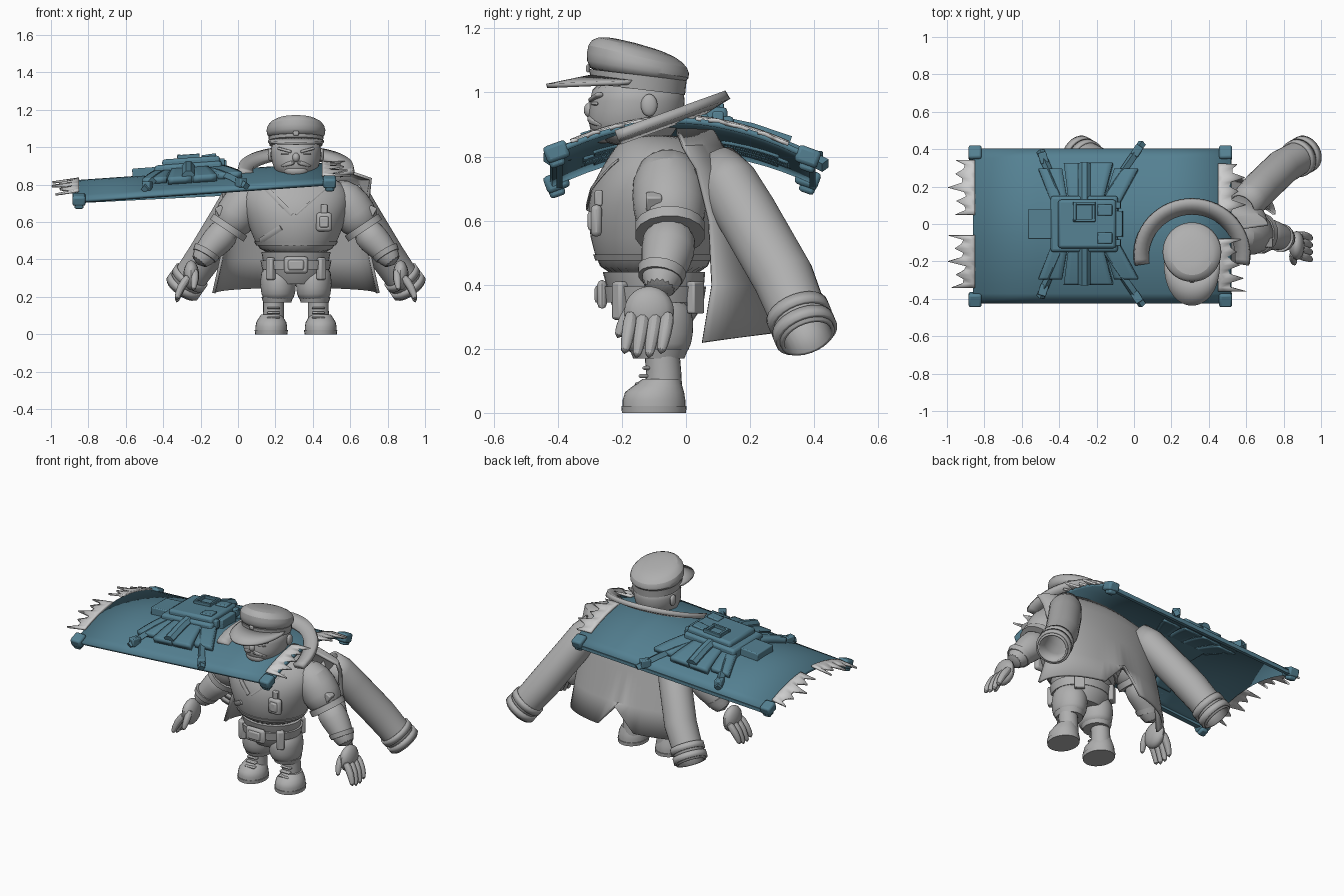
import bpy, bmesh, math, random
from math import sin, cos, radians, pi
from mathutils import Vector, Matrix

cube = bpy.data.objects.get("Cube")
if cube:
    bpy.data.objects.remove(cube)
random.seed(4)
CX = 0.31  # centre line of the figure
made = []


def material(name, rgb):
    m = bpy.data.materials.new(name)
    m.use_nodes = True
    m.diffuse_color = (*rgb, 1)
    m.node_tree.nodes["Principled BSDF"].inputs["Base Color"].default_value = (*rgb, 1)
    return m


GREY = material("plain grey", (0.43, 0.43, 0.43))
PALE = material("pale grey", (0.62, 0.62, 0.62))
TEAL = material("steel teal", (0.09, 0.22, 0.29))


def build(name, verts, faces, mat=GREY, thick=0, subd=0, bevel=0):
    me = bpy.data.meshes.new(name)
    me.from_pydata([tuple(v) for v in verts], [], faces)
    bm = bmesh.new()
    bm.from_mesh(me)
    bmesh.ops.recalc_face_normals(bm, faces=bm.faces)
    bm.to_mesh(me)
    bm.free()
    me.materials.append(mat)
    ob = bpy.data.objects.new(name, me)
    bpy.context.collection.objects.link(ob)
    if subd:
        ob.modifiers.new("smooth", "SUBSURF").levels = subd
    if thick:
        mod = ob.modifiers.new("shell", "SOLIDIFY")
        mod.thickness, mod.offset = thick, 0
    if bevel:
        mod = ob.modifiers.new("soft edge", "BEVEL")
        mod.width, mod.segments = bevel, 2
    made.append(ob)
    return ob


def skin(name, rings, closed=True, caps=True, **kw):
    """Join equal rows of points into a surface."""
    n = len(rings[0])
    faces = []
    for r in range(len(rings) - 1):
        for i in range(n if closed else n - 1):
            j = (i + 1) % n
            faces.append((r * n + i, r * n + j, (r + 1) * n + j, (r + 1) * n + i))
    if closed and caps:
        faces += [tuple(range(n)), tuple(range((len(rings) - 1) * n, len(rings) * n))]
    return build(name, [p for ring in rings for p in ring], faces, **kw)


def loft(name, x, rows, n=24, **kw):
    """Rows are z, centre y, x radius, y radius and an optional forward tilt."""
    rings = []
    for z, cy, rx, ry, *k in rows:
        tilt = k[0] if k else 0
        rings.append([(x + rx * cos(2 * pi * i / n), cy + ry * sin(2 * pi * i / n),
                       z - tilt * ry * sin(2 * pi * i / n)) for i in range(n)])
    return skin(name, rings, **kw)


def tube(name, pts, radii, n=16, flat=1, **kw):
    pts = [Vector(p) for p in pts]
    radii = radii if isinstance(radii, (list, tuple)) else [radii] * len(pts)
    rings = []
    for i, p in enumerate(pts):
        d = (pts[min(i + 1, len(pts) - 1)] - pts[max(i - 1, 0)]).normalized()
        ref = Vector((0, 1, 0)) if abs(d.y) < 0.9 else Vector((0, 0, 1))
        a = d.cross(ref).normalized()
        b = d.cross(a)
        rings.append([p + radii[i] * (a * cos(t) + b * sin(t) * flat)
                      for t in (2 * pi * (k + 0.5) / n for k in range(n))])
    return skin(name, rings, **kw)


def box(name, loc, size, rot=(0, 0, 0), mat=GREY, bevel=0.006):
    turn = Matrix.Rotation(rot[2], 3, "Z") @ Matrix.Rotation(rot[1], 3, "Y") @ Matrix.Rotation(rot[0], 3, "X")
    vs = [Vector(loc) + turn @ Vector((a * size[0] / 2, b * size[1] / 2, c * size[2] / 2))
          for a in (-1, 1) for b in (-1, 1) for c in (-1, 1)]
    fs = [(0, 1, 3, 2), (4, 6, 7, 5), (0, 4, 5, 1), (2, 3, 7, 6), (0, 2, 6, 4), (1, 5, 7, 3)]
    return build(name, vs, fs, mat, bevel=bevel)


def ball(name, loc, r):
    rows = [(loc[2] + r[2] * sin(a), loc[1], r[0] * cos(a), r[1] * cos(a))
            for a in (radians(-85 + 17 * i) for i in range(11))]
    return loft(name, loc[0], rows, n=16)


# Torso, belt and hips
TORSO = [(0.42, -0.1, 0.175, 0.16), (0.49, -0.1, 0.22, 0.185), (0.6, -0.1, 0.262, 0.213),
         (0.7, -0.09, 0.295, 0.21), (0.78, -0.08, 0.285, 0.175), (0.84, -0.09, 0.2, 0.125), (0.87, -0.1, 0.1, 0.08)]
loft("torso", CX, TORSO, n=32, subd=1)
loft("shirt_hem", CX, [(0.475, -0.1, 0.212, 0.183), (0.495, -0.1, 0.225, 0.19)], n=32)
loft("hips", CX, [(0.27, -0.09, 0.13, 0.1), (0.33, -0.09, 0.165, 0.14), (0.44, -0.1, 0.185, 0.16)], n=32)
loft("belt", CX, [(0.345, -0.1, 0.18, 0.155), (0.395, -0.1, 0.19, 0.163)], n=32)


def chest(dx, z, lift=0.006):
    """Point on the front of the torso."""
    for a, b in zip(TORSO, TORSO[1:]):
        if a[0] <= z <= b[0]:
            t = (z - a[0]) / (b[0] - a[0])
            cy, rx, ry = (a[k] + t * (b[k] - a[k]) for k in (1, 2, 3))
            return (CX + dx, cy - ry * math.sqrt(max(0, 1 - (dx / rx) ** 2)) - lift, z)


def strap(name, start, end, width):
    pts = [chest(start[0] + (end[0] - start[0]) * i / 8, start[1] + (end[1] - start[1]) * i / 8, 0) for i in range(9)]
    tube(name, pts, width, n=8, flat=0.4)


strap("left_lapel", (0.17, 0.79), (0, 0.64), 0.006)
strap("right_lapel", (-0.17, 0.79), (-0.02, 0.64), 0.015)
strap("chest_strap", (-0.19, 0.5), (-0.08, 0.57), 0.016)
box("medal_clip", chest(0.15, 0.67, 0), (0.035, 0.025, 0.05))
box("medal", chest(0.15, 0.6, 0.005), (0.085, 0.035, 0.1), bevel=0.015)
box("medal_centre", chest(0.15, 0.6, 0.022), (0.05, 0.02, 0.06), bevel=0.012)
box("buckle", (CX, -0.262, 0.37), (0.13, 0.03, 0.09), bevel=0.015)
box("buckle_plate", (CX, -0.275, 0.37), (0.085, 0.02, 0.055), bevel=0.01)
for s in (-1, 1):
    box("belt_pouch", (CX + s * 0.135, -0.205, 0.35), (0.045, 0.04, 0.12), (0, 0, s * 0.7), bevel=0.01)
    box("back_pouch", (CX + s * 0.12, 0.03, 0.36), (0.06, 0.03, 0.1), (0, 0, -s * 0.6))

    # Legs and boots
    loft("trouser_leg", CX + s * 0.095, [(0.38, -0.09, 0.09, 0.1), (0.28, -0.09, 0.098, 0.118),
         (0.21, -0.09, 0.092, 0.108), (0.175, -0.085, 0.075, 0.085)], subd=1)
    loft("trouser_cuff", CX + s * 0.1, [(0.17, -0.085, 0.075, 0.08), (0.2, -0.085, 0.085, 0.092)])
    x = CX + s * 0.12
    loft("boot_shaft", x, [(0.04, -0.07, 0.058, 0.06), (0.13, -0.07, 0.055, 0.055), (0.19, -0.075, 0.055, 0.055)])
    loft("boot_foot", x + s * 0.012, [(0.015, -0.1, 0.085, 0.098), (0.04, -0.1, 0.085, 0.098), (0.065, -0.098, 0.08, 0.092),
         (0.085, -0.088, 0.068, 0.076), (0.105, -0.077, 0.055, 0.06)])
    loft("boot_sole", x + s * 0.012, [(0, -0.1, 0.086, 0.1), (0.022, -0.1, 0.089, 0.102)])
    for k in range(3):
        box("boot_lace", (x, -0.145 + 0.012 * k, 0.09 + 0.025 * k), (0.07, 0.03, 0.012))

    # Arms
    def side(dx, y, z):
        return (CX + s * dx, y, z)

    tube("short_sleeve", [side(0.17, -0.06, 0.78), side(0.26, -0.055, 0.72), side(0.32, -0.05, 0.64),
         side(0.37, -0.05, 0.55)], [0.08, 0.12, 0.118, 0.105], subd=1)
    tube("sleeve_hem", [side(0.35, -0.05, 0.585), side(0.37, -0.05, 0.555)], 0.11)
    box("sleeve_tab", side(0.405, -0.1, 0.66), (0.04, 0.05, 0.05), (0, s * 0.5, 0))
    tube("forearm", [side(0.35, -0.05, 0.58), side(0.42, -0.055, 0.5), side(0.47, -0.07, 0.45),
         side(0.53, -0.085, 0.37)], [0.085, 0.088, 0.07, 0.055], subd=1)
    tube("wristband", [side(0.475, -0.075, 0.445), side(0.49, -0.08, 0.42)], [0.077, 0.07])
    ball("palm", side(0.56, -0.115, 0.315), (0.042, 0.078, 0.08))
    for k in range(4):
        y = -0.055 - 0.038 * k
        reach = 0.015 * (k in (1, 2))
        tube("finger", [side(0.565, y, 0.32), side(0.62, y - 0.01, 0.25), side(0.64, y - 0.025, 0.18 - reach)],
             [0.025, 0.023, 0.015], n=10, subd=1)
    tube("thumb", [side(0.54, -0.15, 0.35), side(0.54, -0.195, 0.29), side(0.55, -0.215, 0.23)],
         [0.024, 0.022, 0.013], n=10, subd=1)

    # Empty coat sleeves
    tube("coat_sleeve", [side(0.27, 0.09, 0.77), side(0.315, 0.135, 0.71), side(0.365, 0.19, 0.62), side(0.485, 0.305, 0.42),
         side(0.555, 0.345, 0.32), side(0.615, 0.38, 0.235)], [0.075, 0.088, 0.09, 0.09, 0.085, 0.083],
         n=24, caps=False, thick=0.012)
    for t in (0.05, 0.55):
        p, q = Vector(side(0.555, 0.345, 0.32)), Vector(side(0.615, 0.38, 0.235))
        tube("coat_cuff", [p.lerp(q, t), p.lerp(q, t + 0.35)], 0.094, n=24, caps=False, thick=0.015)

# Draped coat with a notched hem
rows = []
for z, w, yf, d in [(0.88, 0.25, -0.03, 0.11), (0.83, 0.4, -0.01, 0.12), (0.76, 0.39, 0.03, 0.12),
                    (0.6, 0.37, 0.07, 0.12), (0.4, 0.4, 0.08, 0.16), (0.22, 0.44, 0.05, 0.23)]:
    row = []
    for i in range(-16, 17):
        a = radians(i * 90 / 16)
        notch = max(0, 1 - abs(i) / 3) * 0.14 + 0.03 * cos(a) if z < 0.3 else 0
        row.append((CX + w * sin(a), yf + d * cos(a), z + notch))
    rows.append(row)
skin("coat", rows, closed=False, thick=0.016)

# Standing collar, flared and tilted up at the back
rows = []
for r, lift in ((0.235, 0), (0.275, 0.012), (0.31, 0.02)):
    row = []
    for i in range(-16, 17):
        a = radians(i * 6.2)
        y = -0.17 + r * 0.97 * cos(a)
        row.append((CX + r * sin(a), y, 0.865 + 0.36 * (y + 0.17) + lift))
    rows.append(row)
skin("coat_collar", rows, closed=False, thick=0.03)

# Head
loft("head", CX, [(0.83, -0.15, 0.08, 0.08), (0.865, -0.17, 0.105, 0.125), (0.91, -0.16, 0.13, 0.15),
     (0.97, -0.15, 0.137, 0.15), (1.05, -0.15, 0.137, 0.145)], subd=1)
ball("nose", (CX, -0.297, 0.945), (0.02, 0.022, 0.025))
ball("chin", (CX, -0.26, 0.875), (0.065, 0.04, 0.035))
for s in (-1, 1):
    ball("ear", (CX + s * 0.137, -0.115, 0.96), (0.014, 0.026, 0.035))
    box("brow", (CX + s * 0.06, -0.282, 0.985), (0.08, 0.025, 0.014), (0, -s * 0.25, s * 0.35))
    box("eye", (CX + s * 0.06, -0.285, 0.965), (0.045, 0.009, 0.01), (0, 0, s * 0.4))
    tube("moustache", [(CX, -0.3, 0.92), (CX + s * 0.05, -0.287, 0.91), (CX + s * 0.085, -0.255, 0.895)],
         [0.018, 0.015, 0.006], n=8, subd=1)

# Peaked cap
loft("cap_band", CX, [(1.01, -0.15, 0.142, 0.147, 0.12), (1.055, -0.15, 0.147, 0.152, 0.12)], n=32)
loft("cap_crown", CX, [(1.04, -0.15, 0.143, 0.148, 0.12), (1.07, -0.15, 0.16, 0.162, 0.16),
     (1.115, -0.15, 0.158, 0.16, 0.24), (1.145, -0.155, 0.12, 0.125, 0.26), (1.155, -0.16, 0.05, 0.05, 0.26)],
     n=32, subd=1)
box("cap_badge", (CX, -0.306, 1.075), (0.03, 0.012, 0.025))
rows = []
for t in (0, 0.5, 1):
    rows.append([(CX + (0.14 + 0.01 * t) * sin(a), -0.15 - (0.14 + 0.145 * t) * cos(a) ** (1 - 0.3 * t),
                  1.03 + 0.02 * cos(a) - 0.03 * t * cos(a)) for a in (radians(i * 7) for i in range(-12, 13))])
skin("cap_peak", rows, closed=False, thick=0.014)


# Curved shield panel, twisted slightly down at the near back corner
def surf(x, y, lift=0.0):
    twist = 0.05 * max(y, 0) * (x + 0.87)
    return (x, y, 0.815 + 0.07 * (x + 0.87) - 0.1 * (y / 0.41) ** 2 - twist + lift)


def patch(name, corner, lift, thick, mat=TEAL):
    """Plate on the panel; corner gives x from and to at the two y limits."""
    (y0, a0, b0), (y1, a1, b1) = corner
    rings = []
    for i in range(17):
        t = i / 16
        a, b = a0 + t * (a1 - a0), b0 + t * (b1 - b0)
        rings.append([surf(a + (b - a) * k / 4, y0 + t * (y1 - y0), lift) for k in range(5)])
    skin(name, rings, closed=False, mat=mat, thick=thick)


patch("shield_panel", ((-0.42, -0.86, 0.52), (0.4, -0.86, 0.52)), 0, 0.018)
for s in (-1, 1):
    tube("panel_side_rail", [surf(-0.86, s * 0.395, -0.012), surf(0.5, s * 0.395, -0.012)], 0.014, n=4, mat=TEAL)
    for x in (-0.85, 0.49):
        spot = s * 0.392 - 0.012
        box("corner_block", surf(x, spot, 0.002), (0.07, 0.075, 0.055), (-s * 0.35, 0, 0), TEAL, 0.012)
        box("corner_cap", surf(x, spot, -0.025), (0.05, 0.05, 0.04), (-s * 0.35, 0, 0), TEAL, 0.01)

    # Fanned armour leaves and struts
    for k in range(4):
        a, b = k / 4, (k + 0.94) / 4
        inner, outer = (-0.44, 0.37), (-0.51, 0.54)
        leaf = ((s * 0.11, inner[0] + a * inner[1], inner[0] + b * inner[1]),
                (s * (0.29 if k in (0, 3) else 0.32), outer[0] + a * outer[1], outer[0] + b * outer[1]))
        patch("armour_leaf", leaf, 0.022 if k in (0, 3) else 0.028, 0.04)
        patch("under_leaf", leaf, -0.012, 0.015)
    tube("centre_pipe", [surf(-0.265, s * y, 0.045) for y in (0.1, 0.2, 0.32)], 0.036, n=8, mat=TEAL)
    for x0, x1, end in ((-0.15, 0.045, 0.435), (-0.4, -0.5, 0.39)):
        path = [surf(x0 + (x1 - x0) * t, s * (0.15 + (end - 0.15) * t), 0.025) for t in (0, 0.3, 0.6, 0.85, 1)]
        tube("strut", path, 0.022, n=4, mat=TEAL)
        box("strut_foot", path[3], (0.045, 0.06, 0.05), (0, 0, s * (x0 - x1) * 3), TEAL)

# Central machine with an open hatch
LEAN = (0, -0.07, 0)
box("machine_base", (-0.265, 0, 0.88), (0.36, 0.3, 0.07), LEAN, TEAL, 0.015)
box("machine_body", (-0.25, 0, 0.915), (0.31, 0.26, 0.06), LEAN, TEAL, 0.015)
box("machine_tail", (-0.5, 0, 0.865), (0.13, 0.16, 0.05), LEAN, TEAL)
box("machine_nose", (-0.09, 0, 0.9), (0.06, 0.14, 0.06), LEAN, TEAL)
box("under_plate", (-0.265, 0, 0.84), (0.32, 0.26, 0.03), LEAN, TEAL)
for s in (-1, 1):
    box("hatch_rail", (-0.265, 0.065 + s * 0.045, 0.947), (0.12, 0.016, 0.03), LEAN, TEAL, 0.003)
    box("hatch_rail_cross", (-0.265 + s * 0.05, 0.065, 0.947), (0.016, 0.09, 0.03), LEAN, TEAL, 0.003)
    box("machine_fin", (-0.155, s * 0.075, 0.945), (0.08, 0.06, 0.035), (0, -0.15, 0), TEAL)
    box("nose_clip", (-0.09, s * 0.1, 0.915), (0.04, 0.035, 0.05), LEAN, TEAL)


# Torn cloth at both ends of the panel
def torn(name, base, out, y0, y1):
    rows, n = [[], [], []], 12
    for i in range(n + 1):
        y = y0 + (y1 - y0) * i / n
        tip = out * (random.uniform(0.6, 1) if i % 3 == 0 else random.uniform(0.3, 0.5))
        for row, f in zip(rows, (0, 0.25, 1)):
            row.append(surf(base + f * tip, y, 0.018 - 0.01 * f))
    skin(name, rows, closed=False, mat=PALE, thick=0.012)


for lo, hi in ((0.05, 0.34), (-0.34, -0.06)):
    torn("torn_cloth_far", -0.85, -0.15, lo, hi)
    torn("torn_cloth_near", 0.45, 0.16, lo - 0.02, hi - 0.02)

# Shading
bpy.ops.object.select_all(action="DESELECT")
for ob in made:
    ob.select_set(True)
bpy.context.view_layer.objects.active = made[0]
bpy.ops.object.shade_smooth_by_angle(angle=radians(35))
